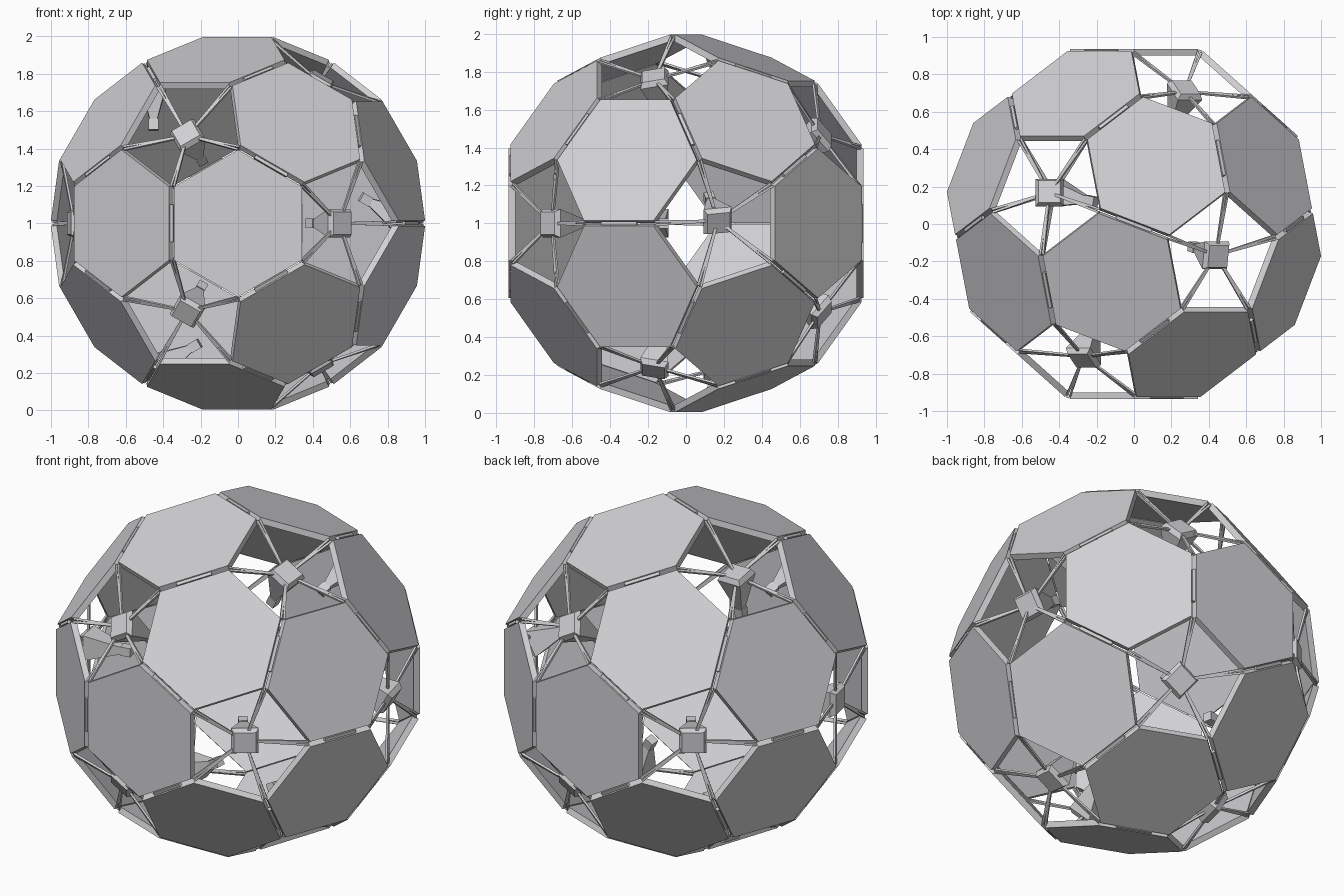
import bpy, bmesh, math
from itertools import combinations
from mathutils import Vector, Matrix

old = bpy.data.objects.get("Cube")
if old:
    bpy.data.objects.remove(old, do_unlink=True)

CENTRE = Vector((0, 0, 1))
SCALE = 1.177          # size of the guiding icosahedron
SHRINK = 0.955         # hexagon size relative to a closed shell
THICK = 0.035
HUB_RADIUS = 0.92

grey = bpy.data.materials.new("light_grey")
grey.use_nodes = True
colour = (0.64, 0.64, 0.66, 1)
grey.diffuse_color = colour
grey.node_tree.nodes["Principled BSDF"].inputs["Base Color"].default_value = colour


def finish(bm, name):
    bmesh.ops.recalc_face_normals(bm, faces=bm.faces)
    mesh = bpy.data.meshes.new(name)
    bm.to_mesh(mesh)
    bm.free()
    mesh.materials.append(grey)
    obj = bpy.data.objects.new(name, mesh)
    obj.location = CENTRE
    bpy.context.collection.objects.link(obj)
    return obj


def loft(bm, rings):
    """Join equal rings of points into a closed solid."""
    loops = [[bm.verts.new(p) for p in ring] for ring in rings]
    n = len(loops[0])
    for a, b in zip(loops, loops[1:]):
        for i in range(n):
            j = (i + 1) % n
            bm.faces.new((a[i], a[j], b[j], b[i]))
    bm.faces.new(loops[0])
    bm.faces.new(loops[-1][::-1])


def square(at, u, v, half):
    return [at + (u * x + v * y) * half for x, y in ((1, 1), (-1, 1), (-1, -1), (1, -1))]


def bar(bm, start, end, half, up):
    """Square rod between two points."""
    u = (end - start).cross(up).normalized()
    v = (end - start).cross(u).normalized()
    loft(bm, [square(start, u, v, half), square(end, u, v, half)])


# Guiding directions: icosahedron with one face turned to the front
corners = []
for angle, y in ((0, -0.7947), (60, -0.1876), (0, 0.1876), (60, 0.7947)):
    rho = math.sqrt(1 - y * y)
    for turn in (0, 120, 240):
        a = math.radians(angle + turn)
        corners.append(Vector((rho * math.cos(a), y, rho * math.sin(a))))


def near(a, b):
    return (a - b).length < 1.2


edges = [p for p in combinations(corners, 2) if near(*p)]
faces = [t for t in combinations(corners, 3) if all(near(*p) for p in combinations(t, 2))]

# Hexagonal shell plates
tips = []              # (hub direction, inner plate corner)
for number, (a, b, c) in enumerate(faces, 1):
    middle = (a + b + c) / 3
    inward = -middle.normalized() * THICK
    outer, inner = [], []
    for p, q in ((a, b), (b, c), (c, a)):
        for s, t in ((p, q), (q, p)):
            point = (s * 2 + t) / 3
            point = (middle + (point - middle) * SHRINK) * SCALE
            outer.append(point)
            inner.append(point + inward)
            tips.append((s, point + inward / 2))
    bm = bmesh.new()
    loft(bm, [outer, inner])
    finish(bm, f"hexagon_plate_{number}")

# Short hinge bars in the seams between plates
for number, (a, b) in enumerate(edges, 1):
    middle = (a + b) / 2 * SCALE * 0.985
    along = (b - a).normalized() * 0.1
    bm = bmesh.new()
    bar(bm, middle - along, middle + along, 0.009, middle)
    finish(bm, f"seam_hinge_{number}")

# Hubs in the pentagonal openings: tapered spike, block tip and thin struts
for number, d in enumerate(corners, 1):
    base = d * HUB_RADIUS
    axis = -d
    if 0 < d.y < 0.5:
        axis = Matrix.Rotation(math.radians(30), 3, 'Y') @ axis
    u = axis.cross(Vector((0, 1, 0))).normalized()
    v = axis.cross(u)
    bm = bmesh.new()
    loft(bm, [square(base + axis * depth, u, v, half)
              for depth, half in ((0, 0.06), (0.03, 0.075), (0.24, 0.018))])
    loft(bm, [square(base + axis * depth, u, v, 0.026) for depth in (0.23, 0.29)])
    finish(bm, f"hub_spike_{number}")

    bm = bmesh.new()
    for owner, tip in tips:
        if owner is d:
            bar(bm, base + axis * 0.03, tip, 0.006, d)
    finish(bm, f"hub_struts_{number}")
